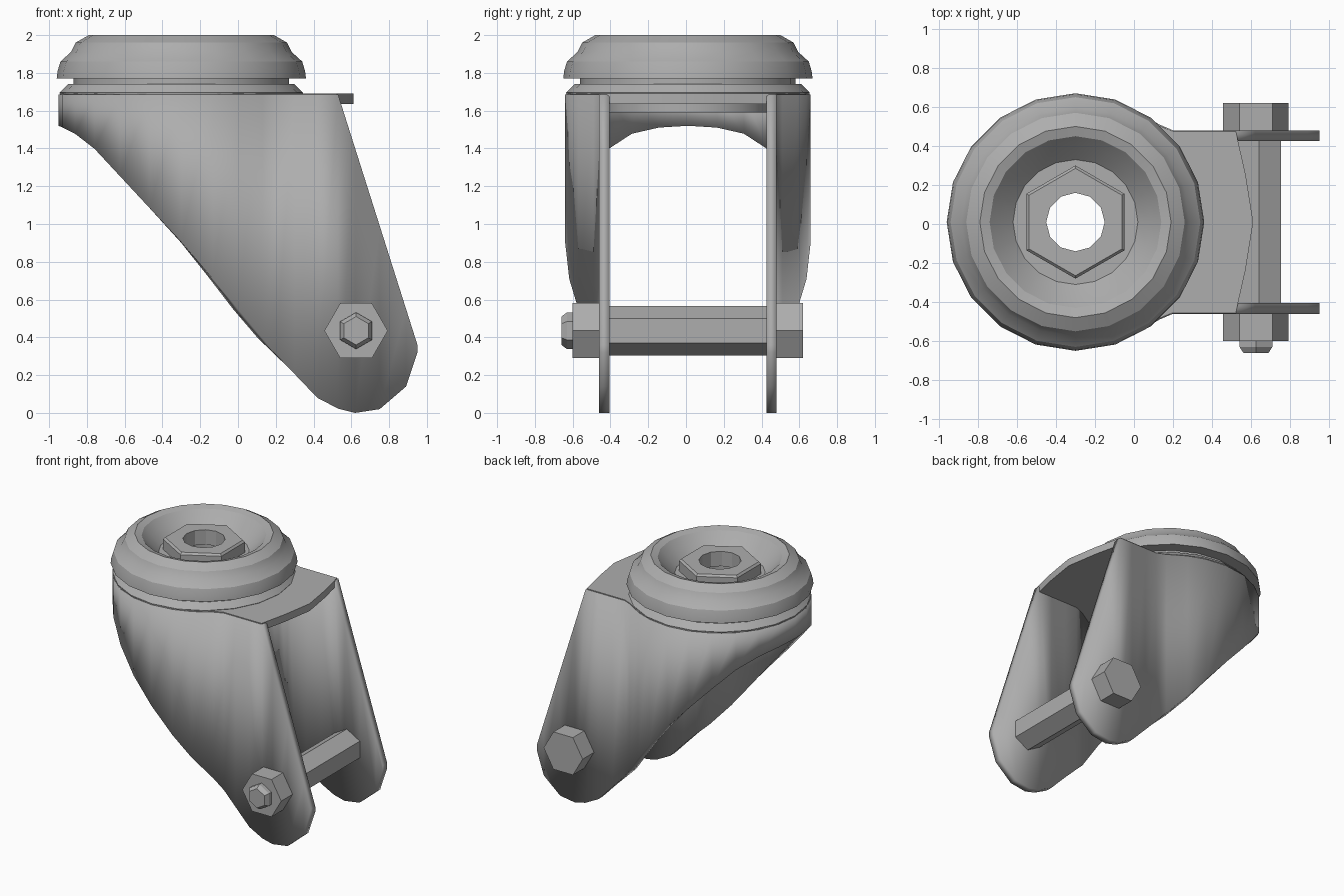
import bpy, bmesh
from math import sin, cos, pi, radians

if "Cube" in bpy.data.objects:
    bpy.data.objects.remove(bpy.data.objects["Cube"], do_unlink=True)

CX, CY = -0.30, 0.01          # swivel axis
AX, AZ = 0.625, 0.435         # axle axis

steel = bpy.data.materials.new("grey_steel")
steel.use_nodes = True
GREY = (0.42, 0.42, 0.42, 1)
steel.diffuse_color = GREY
steel.node_tree.nodes["Principled BSDF"].inputs["Base Color"].default_value = GREY


def finish(name, bm, angle=30, recalc=True):
    if recalc:
        bmesh.ops.recalc_face_normals(bm, faces=bm.faces)
    mesh = bpy.data.meshes.new(name)
    bm.to_mesh(mesh)
    bm.free()
    mesh.materials.append(steel)
    ob = bpy.data.objects.new(name, mesh)
    bpy.context.collection.objects.link(ob)
    bpy.ops.object.select_all(action='DESELECT')
    ob.select_set(True)
    bpy.context.view_layer.objects.active = ob
    bpy.ops.object.shade_smooth_by_angle(angle=radians(angle))
    return ob


def loft(name, rings, hollow, angle=30):
    """Bridge equal rings; hollow joins last to first, otherwise cap the ends."""
    bm = bmesh.new()
    loops = [[bm.verts.new(p) for p in ring] for ring in rings]
    n = len(loops[0])
    pairs = list(zip(loops, loops[1:]))
    if hollow:
        pairs.append((loops[-1], loops[0]))
    else:
        bm.faces.new(loops[0])
        bm.faces.new(loops[-1])
    for a, b in pairs:
        for i in range(n):
            j = (i + 1) % n
            bm.faces.new((a[i], a[j], b[j], b[i]))
    return finish(name, bm, angle)


def flat_ring(r, z, n):
    return [(CX + r * cos(2 * pi * i / n), CY + r * sin(2 * pi * i / n), z) for i in range(n)]


def hex_ring(r, z):
    pts = []
    for i in range(12):
        a = i * pi / 6
        s = r if i % 2 else r * cos(pi / 6)
        pts.append((CX + s * cos(a), CY + s * sin(a), z))
    return pts


def rod(name, sections, turn=0.0, x=AX, n=6):
    """Prism along y from (y, radius) sections."""
    rings = [[(x + r * cos(turn + 2 * pi * i / n), y, AZ + r * sin(turn + 2 * pi * i / n))
              for i in range(n)] for y, r in sections]
    return loft(name, rings, False, 20)


def interp(table, x):
    for (x0, z0), (x1, z1) in zip(table, table[1:]):
        if x <= x1:
            return z0 + (z1 - z0) * max(0, x - x0) / (x1 - x0)
    return table[-1][1]


# Plan outline of the fork wall: straight leg, flare, then round the back
half = [(x, 0.47) for x in (0.95, 0.89, 0.75, 0.62, 0.53, 0.42, 0.3, 0.2)]
half += [(0.13, 0.50), (0.0, 0.58)]
half += [(CX + 0.65 * cos(radians(a)), 0.65 * sin(radians(a))) for a in range(75, 180, 15)]
path = half + [(CX - 0.65, 0)] + [(x, -y) for x, y in reversed(half)]

# Side outline: lower and upper edges of the fork wall
lower = [(-0.95, 1.52), (-0.88, 1.49), (-0.78, 1.42), (-0.25, 0.85), (0.2, 0.31),
         (0.42, 0.08), (0.5, 0.03), (0.62, 0.0), (0.75, 0.02), (0.89, 0.14), (0.95, 0.32)]
upper = [(-0.95, 1.685), (0.53, 1.685), (0.95, 0.36)]

# Fork wall
bm = bmesh.new()
cols = [(bm.verts.new((x, y + CY, interp(lower, x))),
         bm.verts.new((x, y + CY, interp(upper, x)))) for x, y in path]
for (b0, t0), (b1, t1) in zip(cols, cols[1:]):
    bm.faces.new((b0, b1, t1, t0))
fork = finish("fork_wall", bm, 30, recalc=False)
solid = fork.modifiers.new("thickness", 'SOLIDIFY')
solid.thickness = 0.055
solid.offset = -1

# Fork top plate with a bowed front edge and a central hole
outline = [p for p in path if p[0] <= 0.54]
outline += [(0.58, -0.25), (0.62, 0), (0.58, 0.25)]


def plate_ring(scale, z):
    return [(CX + (x - CX) * scale, CY + y * scale, z) for x, y in outline]


loft("fork_top_plate", [plate_ring(0.4, 1.635), plate_ring(0.99, 1.635),
                        plate_ring(0.99, 1.692), plate_ring(0.4, 1.692)], True)

# Raised rim on the fork, with the bearing seat below
seat = [(0.16, 1.59), (0.44, 1.59), (0.44, 1.66), (0.64, 1.68), (0.645, 1.695),
        (0.60, 1.74), (0.16, 1.74)]
loft("bearing_seat", [flat_ring(r, z, 20) for r, z in seat], True)

# Swivel head: neck, rounded outer shoulder and dished centre
head = [(0.16, 1.73), (0.57, 1.73), (0.57, 1.77), (0.66, 1.77), (0.655, 1.81),
        (0.64, 1.86), (0.585, 1.91), (0.56, 1.96), (0.49, 2.0), (0.44, 1.985),
        (0.39, 1.93), (0.32, 1.86), (0.16, 1.86)]
loft("swivel_head", [flat_ring(r, z, 20) for r, z in head], True)

# Hollow hexagonal nut in the dish
loft("swivel_nut", [flat_ring(0.15, 1.84, 12), hex_ring(0.29, 1.84), hex_ring(0.29, 1.94),
                    hex_ring(0.275, 1.955), flat_ring(0.15, 1.955, 12)], True, 20)

# Axle, bolt head, nut and threaded end
rod("axle", [(-0.42, 0.13), (0.44, 0.13)], pi / 6, x=0.64)
rod("axle_bolt_head", [(0.45, 0.168), (0.62, 0.168)])
rod("axle_nut", [(-0.43, 0.168), (-0.60, 0.168)])
rod("axle_thread_end", [(-0.58, 0.097), (-0.63, 0.097), (-0.66, 0.075)], pi / 6)
